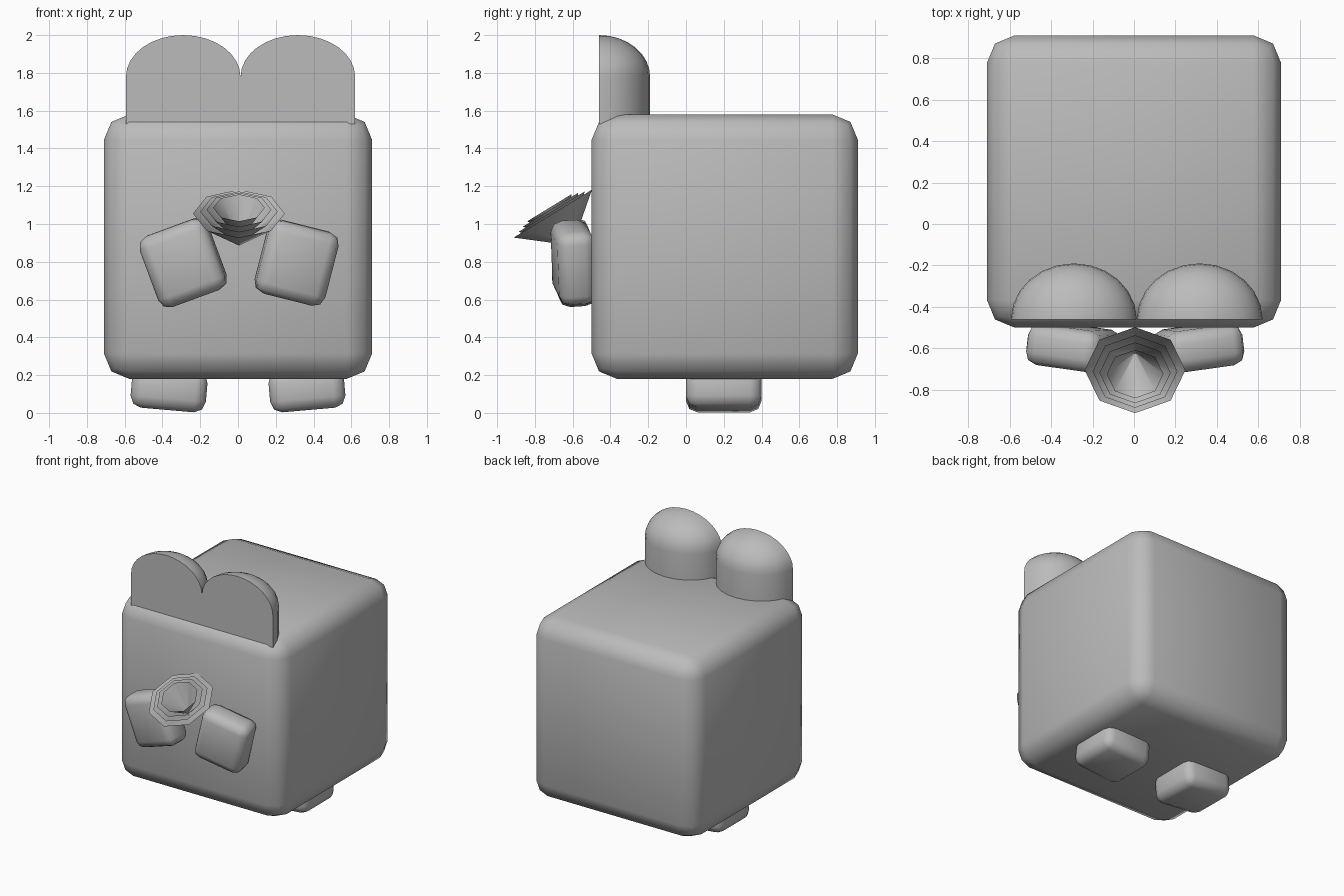
import bpy, bmesh, math
from mathutils import Matrix, Vector

cube = bpy.data.objects.get("Cube")
if cube:
    bpy.data.objects.remove(cube, do_unlink=True)

# The single plain colour
grey = bpy.data.materials.new("plain_grey")
grey.use_nodes = True
GREY = (0.5, 0.5, 0.5, 1)
grey.diffuse_color = GREY
grey.node_tree.nodes["Principled BSDF"].inputs["Base Color"].default_value = GREY


def make(name, bm, smooth_angle=180):
    bmesh.ops.recalc_face_normals(bm, faces=bm.faces)
    mesh = bpy.data.meshes.new(name)
    bm.to_mesh(mesh)
    bm.free()
    mesh.materials.append(grey)
    obj = bpy.data.objects.new(name, mesh)
    bpy.context.collection.objects.link(obj)
    bpy.ops.object.select_all(action="DESELECT")
    obj.select_set(True)
    bpy.context.view_layer.objects.active = obj
    bpy.ops.object.shade_smooth_by_angle(angle=math.radians(smooth_angle))
    return obj


def rounded_box(name, centre, size, bevel, turn=(0, 0, 0)):
    bm = bmesh.new()
    bmesh.ops.create_cube(bm, size=1)
    bmesh.ops.scale(bm, vec=size, verts=bm.verts)
    bmesh.ops.bevel(bm, geom=bm.edges[:], offset=bevel, segments=2,
                    profile=0.5, affect="EDGES")
    obj = make(name, bm)
    obj.location = centre
    obj.rotation_euler = [math.radians(a) for a in turn]


def half_dome(name, x):
    # Upper half of a sphere, drawn down into a column, then sliced flat in front
    bm = bmesh.new()
    bmesh.ops.create_uvsphere(bm, u_segments=24, v_segments=16, radius=1)
    bmesh.ops.delete(bm, geom=[v for v in bm.verts if v.co.z < -0.01], context="VERTS")
    bmesh.ops.scale(bm, vec=(0.303, 0.27, 0.22), verts=bm.verts)
    rim = [e for e in bm.edges if e.is_boundary]
    new = bmesh.ops.extrude_edge_only(bm, edges=rim)["geom"]
    bmesh.ops.translate(bm, vec=(0, 0, -0.25),
                        verts=[g for g in new if isinstance(g, bmesh.types.BMVert)])
    bmesh.ops.holes_fill(bm, edges=bm.edges[:], sides=0)
    bmesh.ops.bisect_plane(bm, geom=bm.verts[:] + bm.edges[:] + bm.faces[:],
                           plane_co=(0, 0, 0), plane_no=(0, 1, 0),
                           clear_inner=True, dist=1e-4)
    bmesh.ops.holes_fill(bm, edges=bm.edges[:], sides=0)
    make(name, bm, 40).location = (x, -0.46, 1.78)


# Body, eyes, arms and feet
rounded_box("body", (0, 0.205, 0.88), (1.42, 1.41, 1.4), 0.135)
half_dome("right_eye", -0.29)
half_dome("left_eye", 0.317)
rounded_box("right_arm", (-0.29, -0.595, 0.795), (0.38, 0.2, 0.4), 0.06, (4, -20, -8))
rounded_box("left_arm", (0.31, -0.595, 0.795), (0.38, 0.2, 0.4), 0.06, (4, 14, 8))
for side, name in ((-1, "right_foot"), (1, "left_foot")):
    rounded_box(name, (side * 0.365, 0.2, 0.125), (0.4, 0.4, 0.22), 0.06, (0, -side * 5, 0))

# Mouth: nested open eight-sided cones tipped forward
axis = Vector((0, -0.52, 0.85)).normalized()
tilt = axis.to_track_quat("Z", "X").to_matrix().to_4x4()
for i, radius in enumerate((0.243, 0.205, 0.172, 0.137)):
    bm = bmesh.new()
    bmesh.ops.create_cone(bm, cap_ends=False, segments=8, radius1=0.004,
                          radius2=radius, depth=0.195)
    spot = Vector((0.005, -0.705, 1.055)) + axis * (0.012 * i - 0.0975)
    bmesh.ops.transform(bm, matrix=Matrix.Translation(spot) @ tilt, verts=bm.verts)
    make("mouth_cone_" + str(i + 1), bm, 60)
